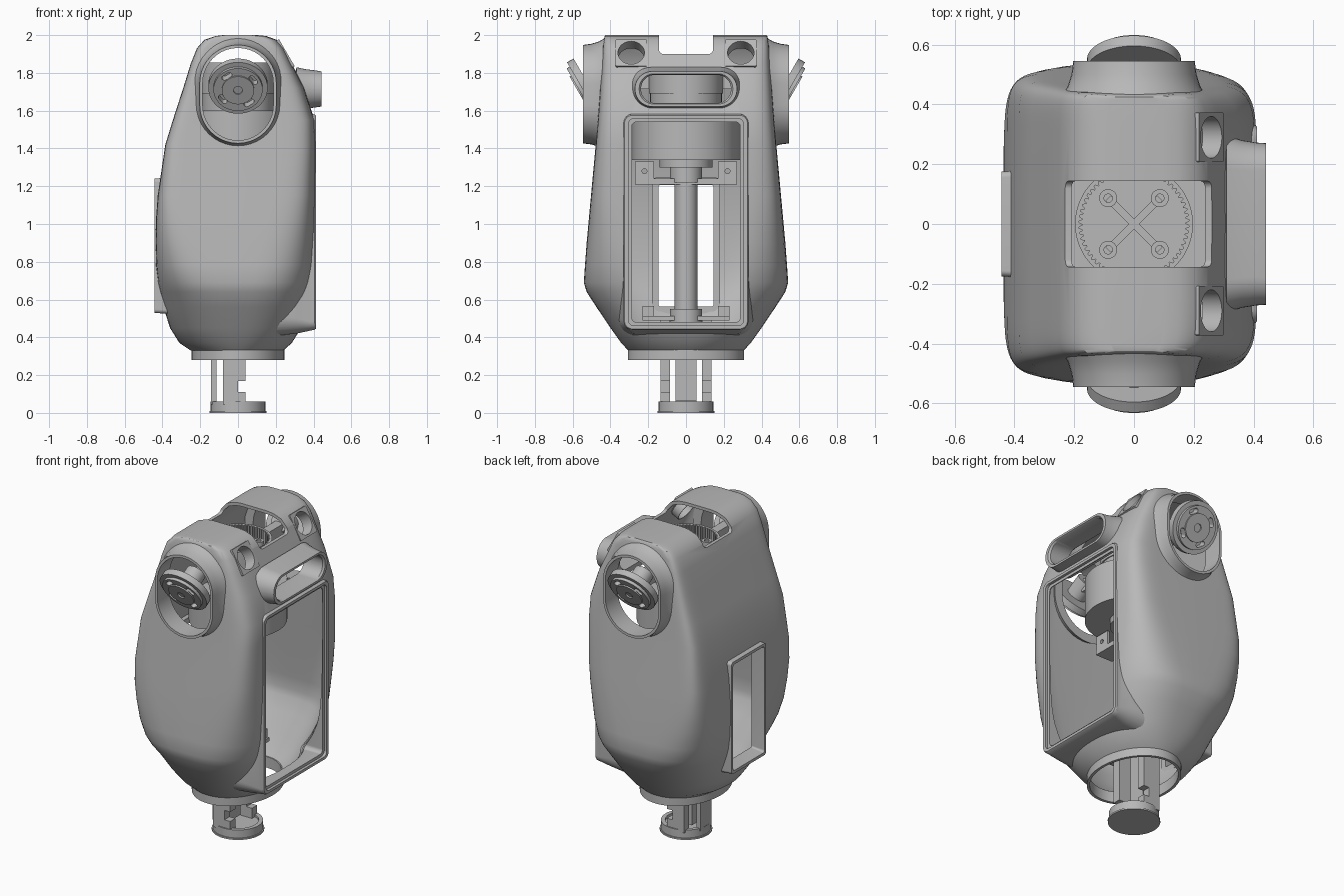
import bpy, bmesh, math
from mathutils import Vector, Matrix

if "Cube" in bpy.data.objects:
    bpy.data.objects.remove(bpy.data.objects["Cube"], do_unlink=True)


def material(name, value):
    m = bpy.data.materials.new(name)
    m.use_nodes = True
    col = (value, value, value, 1)
    m.diffuse_color = col
    m.node_tree.nodes["Principled BSDF"].inputs["Base Color"].default_value = col
    return m


GREY = material("plain grey", 0.48)


def loft(name, rings, closed=False, caps=(True, True)):
    """Skin matching rings of points; closed joins the last ring to the first."""
    bm = bmesh.new()
    rows = [[bm.verts.new(p) for p in ring] for ring in rings]
    n = len(rows[0])
    for a, b in zip(rows, rows[1:] + (rows[:1] if closed else [])):
        for i in range(n):
            j = (i + 1) % n
            bm.faces.new((a[i], a[j], b[j], b[i]))
    if not closed:
        for row, wanted in zip((rows[0], rows[-1]), caps):
            if wanted:
                bm.faces.new(row)
    bmesh.ops.remove_doubles(bm, verts=bm.verts, dist=1e-5)
    bmesh.ops.recalc_face_normals(bm, faces=bm.faces)
    me = bpy.data.meshes.new(name)
    bm.to_mesh(me)
    bm.free()
    me.materials.append(GREY)
    ob = bpy.data.objects.new(name, me)
    bpy.context.collection.objects.link(ob)
    return ob


def frame(origin, normal):
    """Matrix whose local z is the normal and local y points up."""
    w = Vector(normal).normalized()
    up = Vector((0, 1, 0)) if abs(w.z) > 0.95 else Vector((0, 0, 1))
    v = (up - w * up.dot(w)).normalized()
    u = v.cross(w)
    return Matrix.Translation(origin) @ Matrix((u, v, w)).transposed().to_4x4()


def shape(name, m, steps, seg=10, closed=False):
    """Rounded rectangles (half width, half height, radius, depth) skinned."""
    rings = []
    for hw, hh, r, d in steps:
        ring = []
        for k, (sx, sy) in enumerate(((1, 1), (-1, 1), (-1, -1), (1, -1))):
            for i in range(seg + 1):
                a = math.pi / 2 * (k + i / max(seg, 1))
                ring.append(m @ Vector((sx * (hw - r) + r * math.cos(a),
                                        sy * (hh - r) + r * math.sin(a), d)))
        rings.append(ring)
    return loft(name, rings, closed)


def cyl(name, m, r, d0, d1):
    return shape(name, m, [(r, r, r, d0), (r, r, r, d1)])


def tube(name, m, r_out, r_in, d0, d1):
    return shape(name, m, [(r, r, r, d) for r, d in
                 ((r_out, d0), (r_out, d1), (r_in, d1), (r_in, d0))], closed=True)


def box(name, centre, hx, hy, hz):
    return shape(name, frame(centre, (0, 0, 1)),
                 [(hx, hy, 0, -hz), (hx, hy, 0, hz)], seg=0)


def apply(ob, kind, **settings):
    mod = ob.modifiers.new(kind, kind)
    for key, val in settings.items():
        setattr(mod, key, val)
    bpy.context.view_layer.objects.active = ob
    bpy.ops.object.modifier_apply(modifier=mod.name)


def cut(ob, *cutters):
    for c in cutters:
        c.hide_render = True
        apply(ob, 'BOOLEAN', operation='DIFFERENCE', solver='EXACT', object=c)
        bpy.data.objects.remove(c, do_unlink=True)


# Body shell: z, left x, right x, half depth, squareness
SECTIONS = [
    (.33, -.25, .24, .305, 2), (.37, -.31, .285, .343, 2.2),
    (.45, -.36, .335, .40, 2.4), (.56, -.395, .375, .474, 2.6),
    (.64, -.415, .395, .526, 2.8), (.69, -.425, .403, .541, 3),
    (.78, -.434, .41, .535, 3.5), (.90, -.437, .41, .526, 4.2),
    (1.02, -.435, .41, .515, 5.2), (1.15, -.425, .41, .503, 6.4),
    (1.42, -.385, .41, .478, 8), (1.55, -.345, .405, .467, 8),
    (1.72, -.29, .35, .455, 8), (1.85, -.25, .285, .445, 8.5),
    (1.93, -.218, .245, .44, 9), (1.975, -.178, .205, .435, 9),
    (1.995, -.12, .15, .43, 9), (2.0, -.08, .10, .425, 9)]


def section(z, xl, xr, yh, n, inset=0, count=72):
    """Superellipse ring, squarer on the left half above the base."""
    ring = []
    for i in range(count):
        a = 2 * math.pi * i / count
        c, s = math.cos(a), math.sin(a)
        e = n if c > 0 else n + max(0, n - 2.6)
        ring.append((abs(c) ** (2 / e) * (xr - inset if c > 0 else xl + inset),
                     math.copysign(abs(s) ** (2 / e), s) * (yh - inset), z))
    return ring


shell = loft("body_shell", [section(*s) for s in SECTIONS], caps=(False, True))
apply(shell, 'SOLIDIFY', thickness=.02, offset=-1)

# Frames of reference for the openings
side = frame((0, 0, 1.01), (1, 0, 0))
back = frame((0, 0, .885), (-1, 0, 0))
grip = frame((0, 0, 1.715), (1, 0, 0))
ports = [frame((0, 0, 1.6875), (0, s, 0)) for s in (-1, 1)]
eyes = [frame((.255, s * .29, 1.905), (.86, 0, .5)) for s in (-1, 1)]

cut(shell,
    shape("cutter", side, [(.305, .55, .03, .1), (.305, .55, .03, .6)]),
    shape("cutter", back, [(.166, .347, .02, .2), (.166, .347, .02, .6)]),
    shape("cutter", grip, [(.245, .085, .08, .15), (.245, .085, .08, .6)]),
    shape("cutter", frame((0, 0, 2), (1, 0, 0)),
          [(.143, .1, .025, -.28), (.143, .1, .025, .28)]),
    *[shape("cutter", p, [(.193, .2505, .193, .3), (.193, .2505, .193, .7)]) for p in ports],
    *[cyl("cutter", e, .074, -.08, .1) for e in eyes])

# Raised rims around the openings, the side frame trimmed to the shell
side_frame = shape("side_window_frame", side, [
    (.37, .61, .11, .12), (.345, .59, .08, .31), (.33, .575, .05, .38),
    (.33, .57, .045, .405), (.325, .565, .04, .412),
    (.305, .548, .03, .412), (.305, .548, .03, .395), (.287, .53, .025, .395),
    (.287, .53, .025, .12)], closed=True)
cut(side_frame, loft("cutter", [section(*s, inset=.015) for s in SECTIONS]))
shape("back_window_frame", back, [
    (.18, .36, .02, .36), (.175, .356, .02, .443), (.158, .338, .015, .443),
    (.145, .322, .01, .37), (.145, .322, .01, .36)], closed=True)
shape("grip_rim", grip, [
    (.295, .115, .11, .31), (.28, .104, .1, .36), (.272, .098, .096, .41),
    (.27, .093, .091, .441), (.248, .08, .078, .441), (.238, .074, .072, .43),
    (.238, .074, .072, .30)], closed=True)
for p, tag in zip(ports, ("front", "back")):
    shape(tag + "_shoulder_rim", p, [
        (r, r + .0575, r, d) for r, d in
        ((.245, .42), (.222, .46), (.209, .50), (.203, .545),
         (.187, .545), (.187, .42))], closed=True)
for e, tag in zip(eyes, ("front", "back")):
    shape(tag + "_sensor_plate", e, [
        (.082, .082, .006, -.02), (.082, .082, .006, .004),
        (.07, .07, .07, .004), (.07, .07, .07, -.07),
        (.076, .076, .076, -.07), (.076, .076, .076, -.02)], closed=True)
loft("lower_collar", [[(rx * math.cos(a), ry * math.sin(a), z)
                       for a in [math.pi * i / 32 for i in range(64)]]
     for rx, ry, z in ((.245, .308, .28), (.245, .308, .35),
                       (.228, .29, .35), (.228, .29, .28))], closed=True)

# Tilted shoulder couplings, each facing outward and down
for s, tag in ((-1, "front"), (1, "back")):
    m = frame((0, s * .5515, 1.72), (0, s * .866, -.5))
    flange = cyl(tag + "_shoulder_flange", m, .157, -.04, 0)
    disc = cyl(tag + "_shoulder_disc", m, .13, 0, .018)
    for part in (flange, disc):
        cut(part, *[shape("cutter", m @ Matrix.Rotation(math.pi * (k / 2 + .2), 4, 'Z')
                          @ Matrix.Translation((.1, 0, 0)),
                          [(.014, .03, .014, -.025), (.014, .03, .014, .05)])
                    for k in range(4)])
    tube(tag + "_shoulder_hub", m, .085, .024, .01, .026)
    cyl(tag + "_shoulder_axle", m, .06, -.15, -.04)
    box(tag + "_shoulder_bracket", (0, s * .31, 1.755), .03, .125, .04)

# Main drum and toothed ring under the top notch
up = frame((0, 0, 0), (0, 0, 1))
cyl("main_drum", up, .285, 1.34, 1.60)
cyl("drum_lower_plate", up, .14, 1.30, 1.34)
cyl("ring_support", up, .19, 1.60, 1.70)
TEETH = 60


def gear_ring(r, z, tooth=0):
    return [((r - tooth * (i % 4 < 2)) * math.cos(a), (r - tooth * (i % 4 < 2)) * math.sin(a), z)
            for i, a in ((i, math.pi * i / (2 * TEETH)) for i in range(4 * TEETH))]


loft("toothed_ring", [gear_ring(.197, 1.69), gear_ring(.197, 1.855),
                      gear_ring(.184, 1.855, .011), gear_ring(.184, 1.69, .011)], closed=True)
for k in range(4):
    turn = Matrix.Rotation(math.pi * (k / 2 + .25), 4, 'Z')
    shape("cross_arm", turn @ Matrix.Translation((.06, 0, 0)),
          [(.062, .013, 0, 1.69), (.062, .013, 0, 1.81)], seg=0)
    tube("cross_boss", turn @ Matrix.Translation((.122, 0, 0)), .03, .014, 1.69, 1.83)

# Central column with its upper and lower brackets
cyl("column", up, .06, .5, 1.31)
for s in (-1, 1):
    box("upper_bracket_arm", (0, s * .14, 1.225), .06, .13, .015)
    ear = box("upper_bracket_ear", (.05, s * .22, 1.28), .008, .05, .05)
    cut(ear, cyl("cutter", frame((.05, s * .22, 1.28), (1, 0, 0)), .013, -.1, .1))
    box("lower_bracket_arm", (0, s * .13, .50), .06, .10, .012)
    box("lower_bracket_ear", (.04, s * .20, .53), .008, .03, .035)
cyl("upper_column_hub", up, .085, 1.22, 1.31)
cyl("lower_column_hub", up, .085, .48, .55)

# Posts down to the round foot
for s in (-1, 1):
    post = box("foot_post", (-.02, s * .11, .27), .06, .026, .225)
    cut(post, box("cutter", (.03, s * .11, .14), .03, .05, .03))
box("rear_foot_post", (-.128, 0, .27), .014, .055, .225)
box("centre_foot_post", (-.05, 0, .28), .03, .055, .215)
box("rear_post_bridge", (-.08, 0, .475), .06, .055, .02)
cyl("foot_plate", up, .152, 0, .01)
cyl("foot_disc", up, .145, .01, .045)
tube("foot_rim", up, .145, .12, .045, .06)

# Smooth rounded surfaces, keeping hard edges
bpy.ops.object.select_all(action='DESELECT')
for ob in bpy.context.collection.objects:
    if ob.type == 'MESH':
        ob.select_set(True)
        bpy.context.view_layer.objects.active = ob
bpy.ops.object.shade_smooth_by_angle(angle=math.radians(32))
